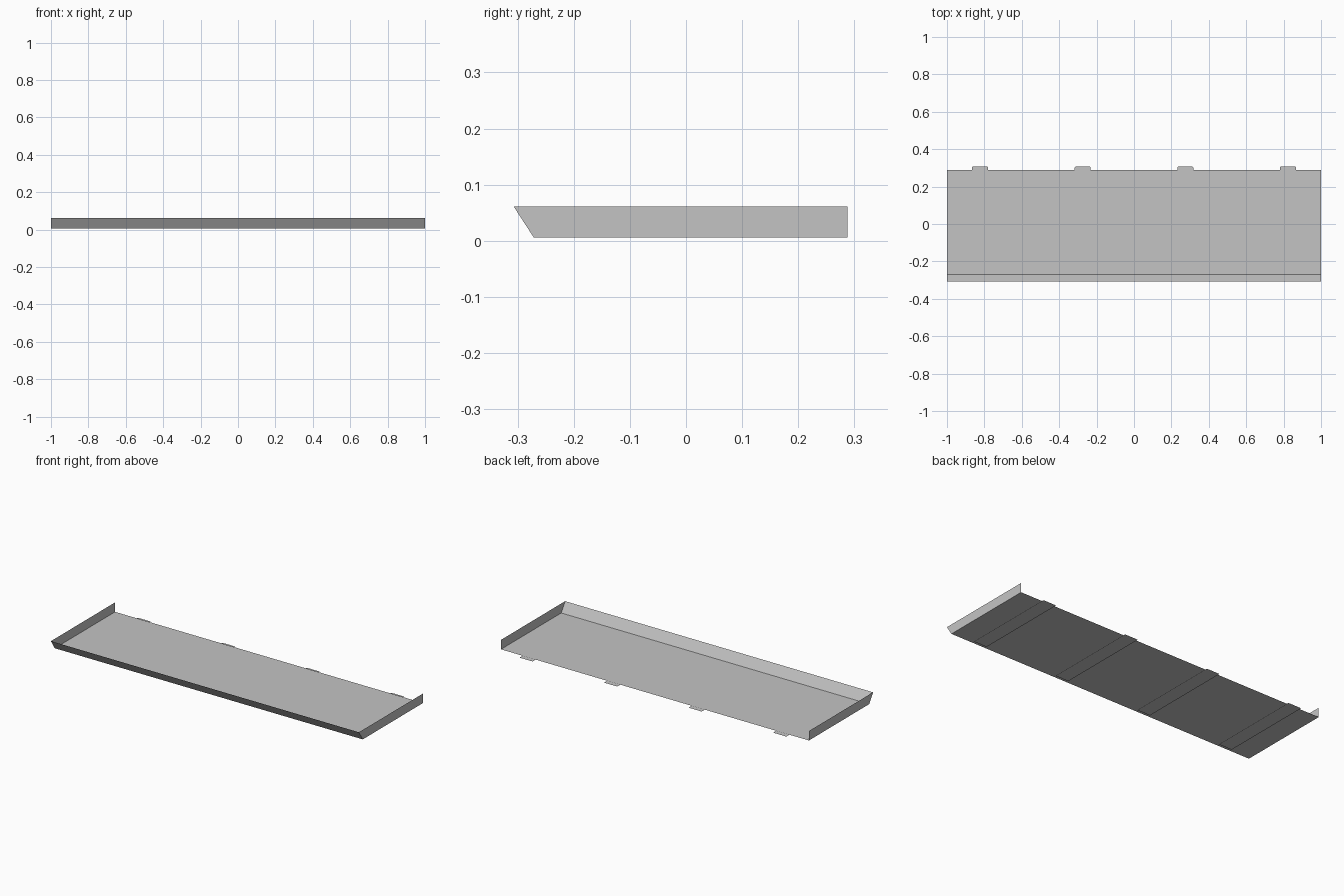
import bpy
import bmesh

cube = bpy.data.objects.get("Cube")
if cube:
    bpy.data.objects.remove(cube, do_unlink=True)

# One plain grey for every part
grey = bpy.data.materials.new("light_grey")
grey.use_nodes = True
COLOUR = (0.55, 0.55, 0.55, 1)
grey.diffuse_color = COLOUR
grey.node_tree.nodes["Principled BSDF"].inputs["Base Color"].default_value = COLOUR

HALF = 1.0
FLOOR, RIM = 0.0055, 0.061
BACK, CREASE, LIP = 0.288, -0.271, -0.307


def sheet_object(name, faces):
    """Make an object of thin sheets, each given as a loop of corners."""
    bm = bmesh.new()
    for corners in faces:
        bm.faces.new([bm.verts.new(c) for c in corners])
    bmesh.ops.remove_doubles(bm, verts=bm.verts, dist=0.0001)
    mesh = bpy.data.meshes.new(name)
    bm.to_mesh(mesh)
    bm.free()
    mesh.materials.append(grey)
    obj = bpy.data.objects.new(name, mesh)
    bpy.context.collection.objects.link(obj)
    return obj


# Shelf tray: floor, sloping front lip and two upright ends, open at the back
def side_wall(x):
    profile = [(BACK, FLOOR), (BACK, RIM), (LIP, RIM), (CREASE, FLOOR)]
    if x > 0:
        profile.reverse()
    return [(x, y, z) for y, z in profile]


floor = [(-HALF, CREASE, FLOOR), (HALF, CREASE, FLOOR),
         (HALF, BACK, FLOOR), (-HALF, BACK, FLOOR)]
front_lip = [(-HALF, LIP, RIM), (HALF, LIP, RIM),
             (HALF, CREASE, FLOOR), (-HALF, CREASE, FLOOR)]
sheet_object("shelf_tray", [floor, front_lip, side_wall(-HALF), side_wall(HALF)])

# Flat support strips under the floor, with clipped tabs past the back edge
W, CLIP, START, END = 0.0425, 0.004, -0.25, 0.307
outline = [(-W, START), (-W, END - CLIP), (CLIP - W, END),
           (W - CLIP, END), (W, END - CLIP), (W, START)]
for i in range(4):
    centre = (i - 1.5) * 0.549
    sheet_object(f"support_strip_{i + 1}", [[(centre + x, y, 0) for x, y in outline]])
